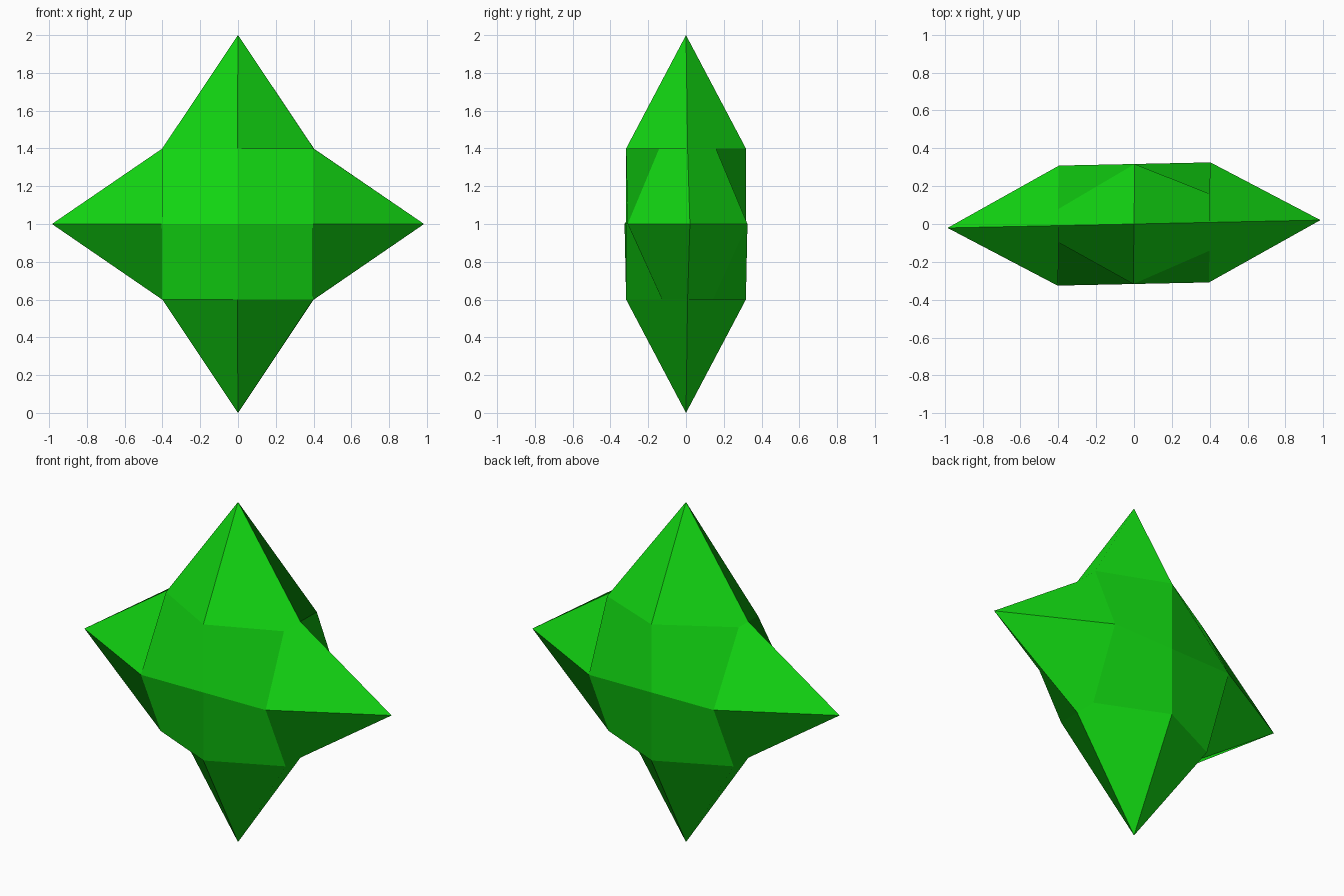
import bpy
import bmesh
from mathutils import Vector

if "Cube" in bpy.data.objects:
    bpy.data.objects.remove(bpy.data.objects["Cube"], do_unlink=True)

HALF = 0.4      # half width of the central block
DEPTH = 0.317   # half depth of the central block
TIP = 0.985     # reach of the side spikes


def green_material():
    mat = bpy.data.materials.new("bright_green")
    mat.use_nodes = True
    colour = (0.006, 0.68, 0.006, 1.0)
    mat.diffuse_color = colour
    mat.node_tree.nodes["Principled BSDF"].inputs["Base Color"].default_value = colour
    return mat


def star_point(i, j, k):
    """Place one point of a 3x3x3 lattice shell on the star."""
    if j == 0 and k == 0:                 # side spike tips
        p = Vector((i * TIP, 0, 0))
    elif j == 0 and i == 0:               # top and bottom tips
        p = Vector((0, 0, k))
    else:
        depth = DEPTH
        if i and k:                       # pinched corners, thinnest at upper left
            depth = 0.135
            if k > 0:
                depth = 0.15 if i > 0 else 0.088
        p = Vector((i * HALF, j * depth, k * HALF))
    # slight skew of the whole body
    return Vector((p.x + 0.012 * p.y, p.y + 0.021 * p.x, p.z + 1))


# Four-pointed star: a cube cut once along each edge, then reshaped
bm = bmesh.new()
bmesh.ops.create_cube(bm, size=2)
bmesh.ops.subdivide_edges(bm, edges=bm.edges[:], cuts=1, use_grid_fill=True)
for v in bm.verts:
    v.co = star_point(*(round(c) for c in v.co))
bmesh.ops.recalc_face_normals(bm, faces=bm.faces[:])

mesh = bpy.data.meshes.new("star_crystal")
bm.to_mesh(mesh)
bm.free()
mesh.materials.append(green_material())
star = bpy.data.objects.new("star_crystal", mesh)
bpy.context.collection.objects.link(star)
